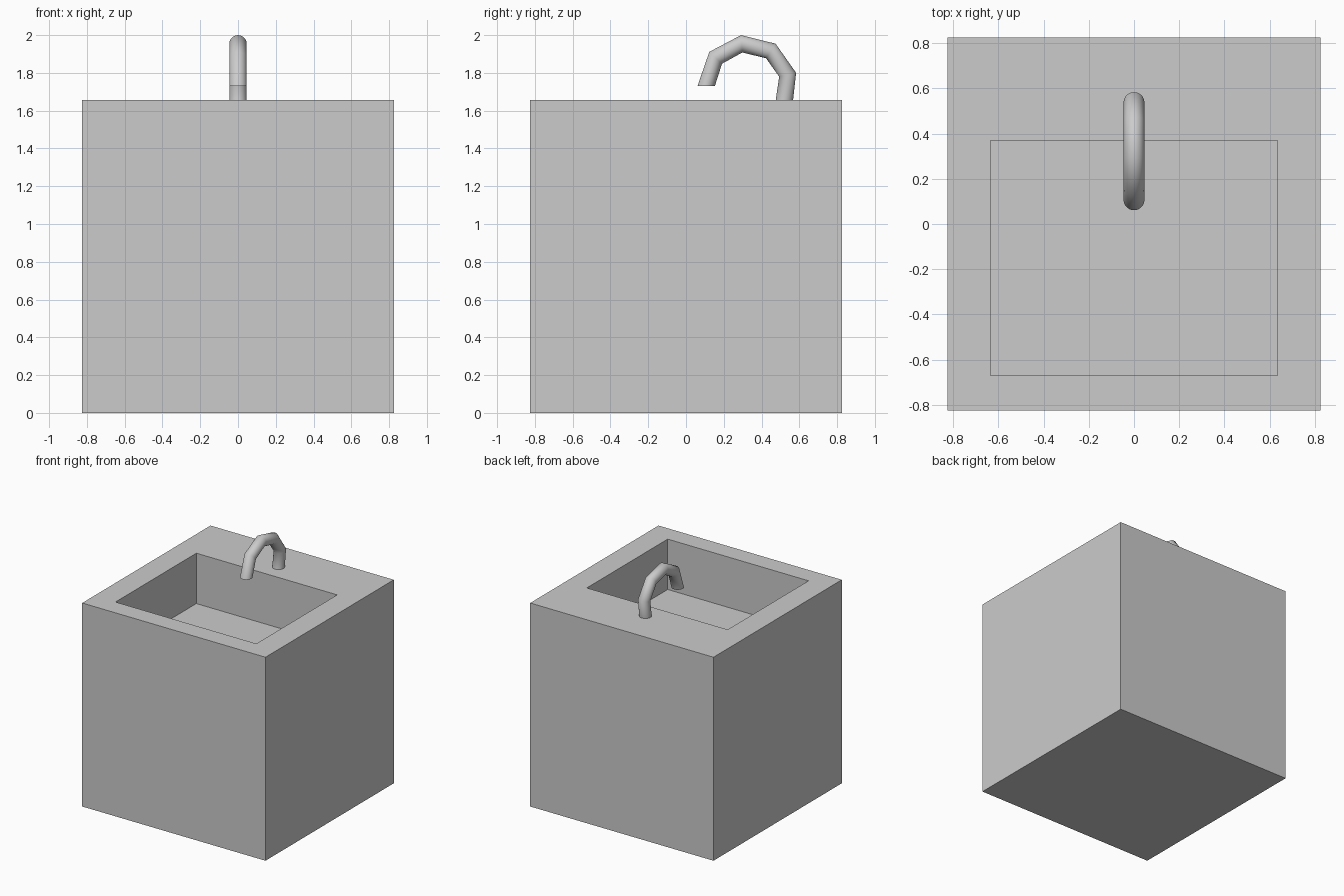
import bpy, bmesh
from math import sin, cos, pi, radians

if "Cube" in bpy.data.objects:
    bpy.data.objects.remove(bpy.data.objects["Cube"])

W, H = 0.825, 1.656            # cabinet half width and height
BX, BY0, BY1 = 0.634, -0.67, 0.37   # basin opening
DEPTH = 0.41
R, SIDES = 0.046, 32           # tap pipe


def add_object(name, bm):
    bmesh.ops.recalc_face_normals(bm, faces=bm.faces)
    mesh = bpy.data.meshes.new(name)
    bm.to_mesh(mesh)
    bm.free()
    obj = bpy.data.objects.new(name, mesh)
    bpy.context.collection.objects.link(obj)
    return obj


# Cabinet block with a rectangular basin sunk into the top
bm = bmesh.new()
bmesh.ops.create_cube(bm, size=1)
for v in bm.verts:
    v.co = (v.co.x * 2 * W, v.co.y * 2 * W, (v.co.z + 0.5) * H)
top = max(bm.faces, key=lambda f: f.calc_center_median().z)
bmesh.ops.inset_region(bm, faces=[top], thickness=0.1)
for v in top.verts:
    v.co.x = BX if v.co.x > 0 else -BX
    v.co.y = BY1 if v.co.y > 0 else BY0
floor = bmesh.ops.extrude_discrete_faces(bm, faces=[top])["faces"][0]
for v in floor.verts:
    v.co.z -= DEPTH
add_object("sink_cabinet", bm)

# Curved tap: rings along a bent path as (y, z, tilt in degrees)
path = [(0.521, H, 0), (0.538, 1.790, 13), (0.449, 1.916, 57),
        (0.295, 1.954, 94), (0.157, 1.880, 137), (0.107, 1.731, 180)]
bm = bmesh.new()
rings = []
for y, z, tilt in path:
    a = radians(tilt)
    ring = []
    for i in range(SIDES):
        t = 2 * pi * i / SIDES
        ring.append(bm.verts.new((R * sin(t),
                                  y + R * cos(t) * cos(a),
                                  z + R * cos(t) * sin(a))))
    rings.append(ring)
for lo, hi in zip(rings, rings[1:]):
    for i in range(SIDES):
        j = (i + 1) % SIDES
        bm.faces.new((lo[i], lo[j], hi[j], hi[i]))
bm.faces.new(rings[0])
bm.faces.new(rings[-1])
tap = add_object("tap", bm)

# Smooth pipe, sharp only at its two ends
bpy.context.view_layer.objects.active = tap
tap.select_set(True)
bpy.ops.object.shade_smooth_by_angle(angle=radians(60))
